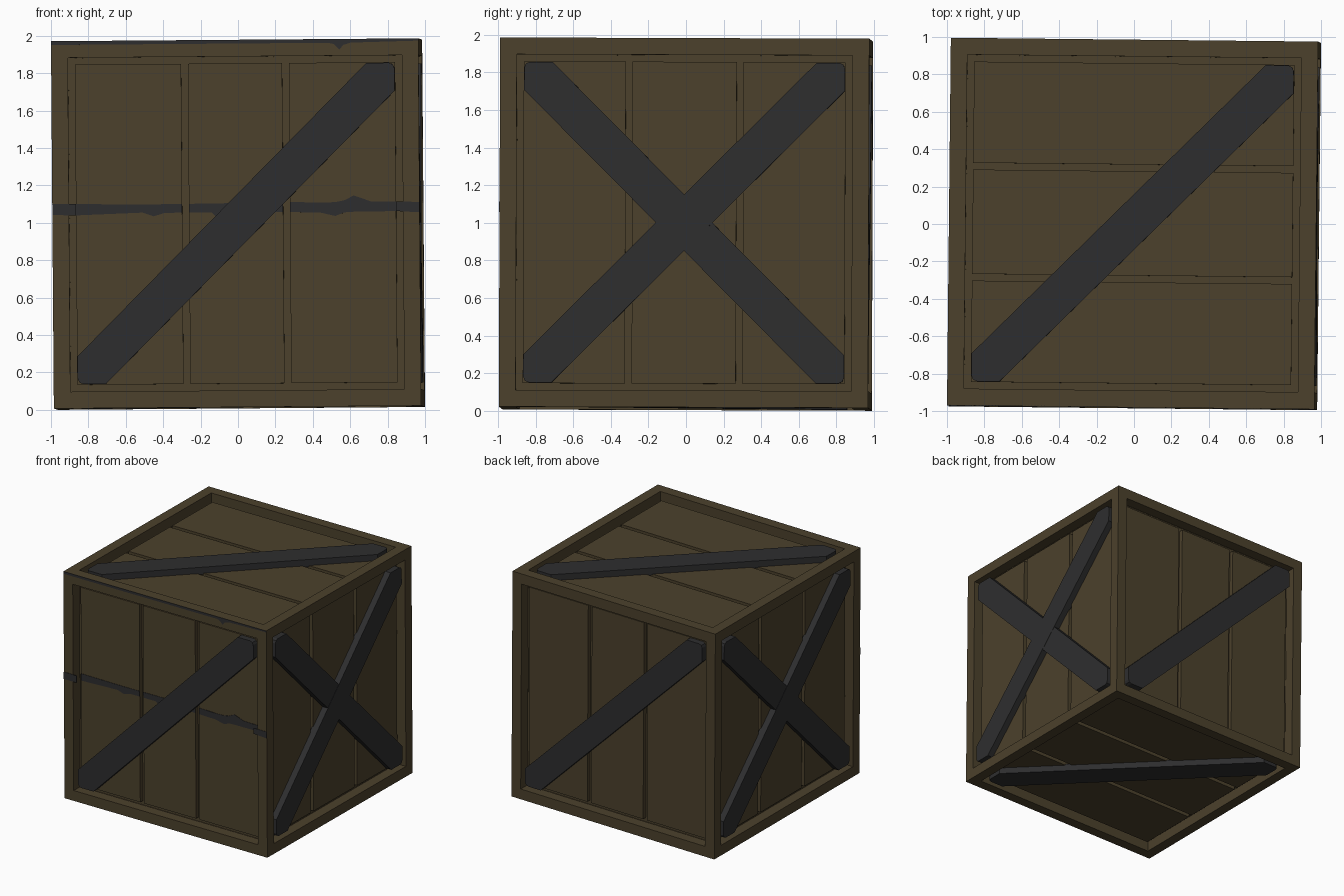
import bpy, bmesh, math
from mathutils import Matrix, Vector, Euler

if "Cube" in bpy.data.objects:
    bpy.data.objects.remove(bpy.data.objects["Cube"])

H = 0.982        # half size of the crate
IN = 0.856       # half size of the panel opening
PANEL = 0.926    # plank surface, measured from the centre
FLOOR = 0.89     # bottom of the gaps between planks
BAR = 0.979      # outer surface of the braces
TILT = (Matrix.Translation((0, 0, 0.993)) @
        Euler((math.radians(-0.2), math.radians(-0.45), math.radians(-0.6))).to_matrix().to_4x4())


def material(name, rgb):
    m = bpy.data.materials.new(name)
    m.diffuse_color = (*rgb, 1)
    m.use_nodes = True
    m.node_tree.nodes["Principled BSDF"].inputs["Base Color"].default_value = m.diffuse_color
    return m


WOOD = material("olive wood", (0.072, 0.053, 0.025))
DARK = material("dark grey", (0.027, 0.027, 0.028))


def finish(bm, name, mat, matrix):
    bm.transform(matrix)
    bmesh.ops.recalc_face_normals(bm, faces=bm.faces)
    me = bpy.data.meshes.new(name)
    bm.to_mesh(me)
    bm.free()
    me.materials.append(mat)
    ob = bpy.data.objects.new(name, me)
    bpy.context.collection.objects.link(ob)


def face_matrix(u, v, n):
    return TILT @ Matrix((u, v, n)).transposed().to_4x4()


def slab(name, outline, z0, z1, mat, matrix):
    """Extrude a 2D outline from depth z0 to z1 on one side of the crate."""
    bm = bmesh.new()
    f = bm.faces.new([bm.verts.new((x, y, z0)) for x, y in outline])
    ext = bmesh.ops.extrude_face_region(bm, geom=[f])["geom"]
    bmesh.ops.translate(bm, vec=(0, 0, z1 - z0),
                        verts=[g for g in ext if isinstance(g, bmesh.types.BMVert)])
    finish(bm, name, mat, matrix)


# Frame: cube with every side inset and pushed in
bm = bmesh.new()
bmesh.ops.create_cube(bm, size=2 * H)
sides = list(bm.faces)
bmesh.ops.inset_individual(bm, faces=sides, thickness=H - IN)
for f in sides:
    f.normal_update()
    n = f.normal.copy()
    ring = bmesh.ops.extrude_discrete_faces(bm, faces=[f])["faces"][0]
    bmesh.ops.translate(bm, vec=n * (FLOOR - H), verts=ring.verts)
finish(bm, "frame", WOOD, TILT)

X, Y, Z = Vector((1, 0, 0)), Vector((0, 1, 0)), Vector((0, 0, 1))
# side name: axes, gap position, brace directions
SIDES = {
    "front": ((X, Z, -Y), 0.27, (1,)),
    "back": ((-X, Z, Y), 0.27, (1,)),
    "right": ((Y, Z, X), 0.295, (1, -1)),
    "left": ((-Y, Z, -X), 0.295, (1, -1)),
    "top": ((Y, -X, Z), 0.297, (-1,)),
    "bottom": ((Y, X, -Z), 0.297, (-1,)),
}
GAP = 0.018      # half width of a gap


def plank_spans(g):
    return [(-IN, -g - GAP), (-g + GAP, g - GAP), (g + GAP, IN)]


# Brace outline: diagonal strip clipped to the opening, with blunt corners
C, W, K = 0.853, 0.15, 0.03
half = [(C, C - W), (C, C - K), (C - K * 0.3, C - K * 0.3), (C - K, C), (C - W, C)]
BRACE = half + [(-x, -y) for x, y in half]

for side, (axes, g, dirs) in SIDES.items():
    M = face_matrix(*axes)
    for i, (a, b) in enumerate(plank_spans(g)):
        slab(f"{side}_plank_{i + 1}", [(a, -IN), (b, -IN), (b, IN), (a, IN)],
             FLOOR - 0.02, PANEL, WOOD, M)
    for i, s in enumerate(dirs):
        slab(f"{side}_brace_{i + 1}", [(x * s, y) for x, y in BRACE],
             PANEL - 0.01, BAR - 0.002 * i, DARK, M)

# Painted wavy band across the front: x, lower edge, upper edge
BAND = [(-H, .052, .113), (-.85, .05, .11), (-.5, .062, .106), (-.44, .042, .106),
        (-.38, .06, .106), (-.13, .06, .108), (-.1, .03, .108), (0, .06, .11),
        (.23, .06, .115), (.45, .055, .108), (.53, .036, .11), (.58, .055, .12),
        (.63, .058, .145), (.72, .058, .113), (.85, .06, .11), (H, .052, .108)]


def band_at(x):
    for (x0, l0, h0), (x1, l1, h1) in zip(BAND, BAND[1:]):
        if x <= x1:
            t = (x - x0) / (x1 - x0)
            return x, l0 + t * (l1 - l0), h0 + t * (h1 - h0)


M = face_matrix(*SIDES["front"][0])
spans = [(-H, -IN, H), (IN, H, H)] + [(a, b, PANEL) for a, b in plank_spans(0.27)]
for i, (a, b, z) in enumerate(spans):
    pts = [band_at(a)] + [p for p in BAND if a < p[0] < b] + [band_at(b)]
    outline = [(x, lo) for x, lo, hi in pts] + [(x, hi) for x, lo, hi in reversed(pts)]
    slab(f"painted_band_{i + 1}", outline, z - 0.002, z + 0.003, DARK, M)

# Painted strip along the top front edge, with a small drip
slab("painted_edge", [(-H, .962), (.5, .962), (.53, .955), (.56, .925), (.58, .95),
                      (.62, .962), (H, .97), (H, H), (-H, H)], H - 0.002, H + 0.002, DARK, M)
